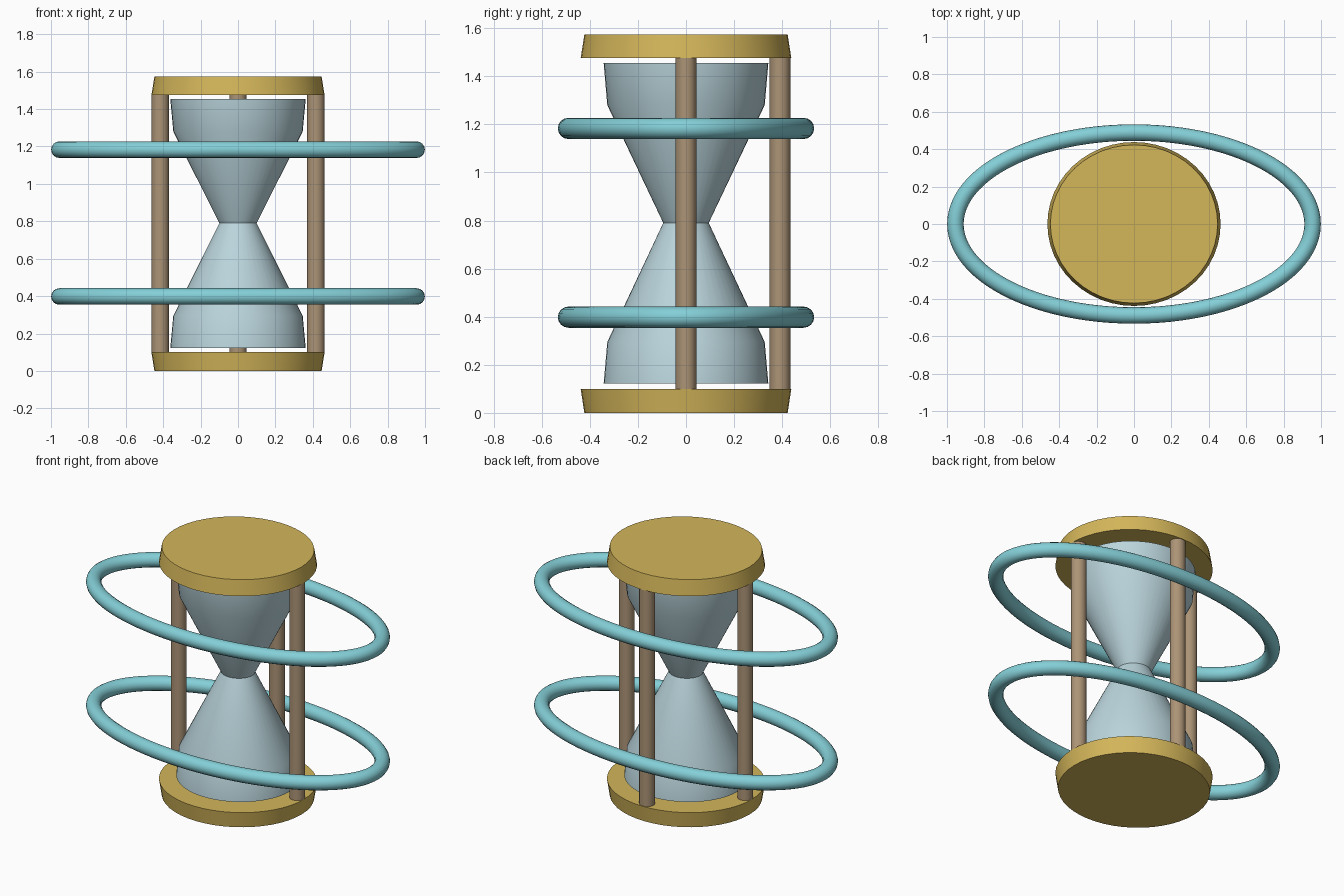
import bpy, bmesh, math

if "Cube" in bpy.data.objects:
    bpy.data.objects.remove(bpy.data.objects["Cube"])

SY = 0.946  # the round parts are slightly narrower in depth


def mat(name, rgb):
    m = bpy.data.materials.new(name)
    lin = [((c / 255 + 0.055) / 1.055) ** 2.4 for c in rgb]
    m.diffuse_color = (*lin, 1)
    m.use_nodes = True
    m.node_tree.nodes["Principled BSDF"].inputs["Base Color"].default_value = m.diffuse_color
    return m


GOLD = mat("gold", (212, 182, 90))
WOOD = mat("wood", (172, 148, 118))
GLASS = mat("pale_glass", (186, 213, 220))
TEAL = mat("teal", (132, 207, 215))


def finish(name, bm, material, angle):
    bmesh.ops.recalc_face_normals(bm, faces=bm.faces)
    me = bpy.data.meshes.new(name)
    bm.to_mesh(me)
    bm.free()
    me.materials.append(material)
    ob = bpy.data.objects.new(name, me)
    bpy.context.collection.objects.link(ob)
    bpy.ops.object.select_all(action='DESELECT')
    ob.select_set(True)
    bpy.context.view_layer.objects.active = ob
    bpy.ops.object.shade_smooth_by_angle(angle=math.radians(angle))
    return ob


def turned(name, profile, material, x=0, y=0, n=48, angle=40):
    """Closed turned solid from (radius, height) pairs."""
    bm = bmesh.new()
    rings = [[bm.verts.new((x + r * math.cos(math.tau * i / n),
                            y + r * SY * math.sin(math.tau * i / n), z))
              for i in range(n)] for r, z in profile]
    for a, b in zip(rings, rings[1:]):
        for i in range(n):
            j = (i + 1) % n
            bm.faces.new((a[i], a[j], b[j], b[i]))
    bm.faces.new(rings[0][::-1])
    bm.faces.new(rings[-1])
    return finish(name, bm, material, angle)


def oval_ring(name, z, a=0.955, b=0.489, r=0.044, n=96, m=16):
    """Oval hoop with a round tube of even thickness."""
    bm = bmesh.new()
    loops = []
    for i in range(n):
        t = math.tau * i / n
        nx, ny = b * math.cos(t), a * math.sin(t)
        k = math.hypot(nx, ny)
        loop = []
        for j in range(m):
            u = math.tau * j / m
            d = r * math.cos(u) / k
            loop.append(bm.verts.new((a * math.cos(t) + nx * d,
                                      b * math.sin(t) + ny * d,
                                      z + r * math.sin(u))))
        loops.append(loop)
    for i in range(n):
        p, q = loops[i], loops[(i + 1) % n]
        for j in range(m):
            k = (j + 1) % m
            bm.faces.new((p[j], q[j], q[k], p[k]))
    return finish(name, bm, TEAL, 60)


# End plates, flaring slightly toward the middle
turned("bottom_plate", [(0.447, 0), (0.463, 0.1)], GOLD)
turned("top_plate", [(0.463, 1.475), (0.447, 1.573)], GOLD)

# Glass bulbs meeting at a narrow waist
turned("glass_bulbs", [(0.362, 0.122), (0.346, 0.295), (0.10, 0.79),
                       (0.346, 1.28), (0.362, 1.455)], GLASS, angle=35)

# Three posts: left, right and back
for name, x, y in (("left_post", -0.416, 0), ("right_post", 0.416, 0),
                   ("back_post", 0, 0.391)):
    turned(name, [(0.046, 0.095), (0.046, 1.48)], WOOD, x, y, n=24)

# Two oval hoops around the frame
oval_ring("lower_hoop", 0.398)
oval_ring("upper_hoop", 1.183)
